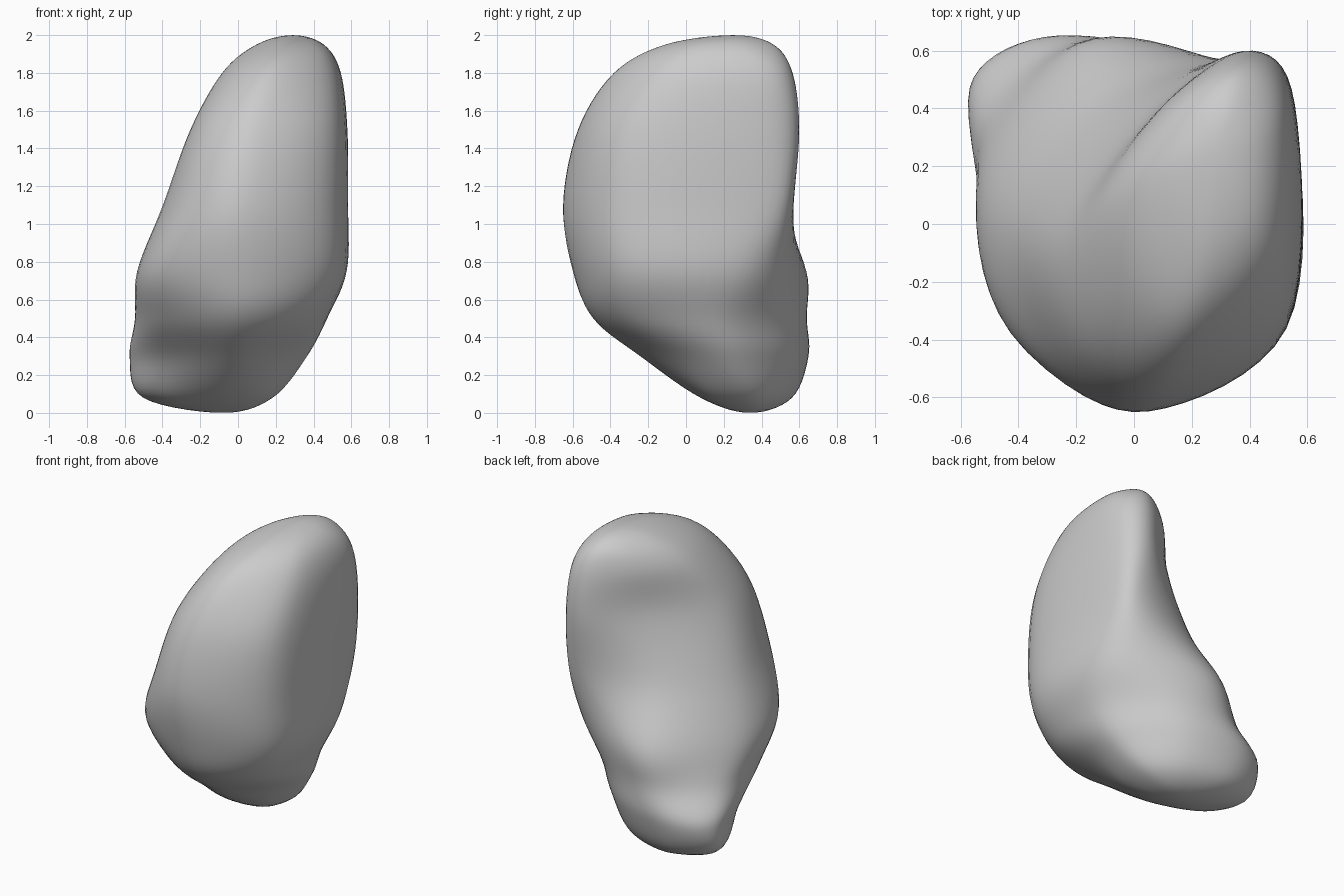
import bpy
import bmesh
from mathutils import Vector

cube = bpy.data.objects.get("Cube")
if cube:
    bpy.data.objects.remove(cube, do_unlink=True)

AROUND = 8   # steps between neighbouring outline points
UP = 7       # steps between neighbouring sections

# Horizontal sections: height, then outline points in this order:
# front right, flat side, back corner, back hollow, outer side, front outer, front
sections = [
    (.08, [(.12, .13), (.18, .34), (.02, .5), (-.27, .56), (-.5, .43), (-.4, .2), (-.1, .08)]),
    (.3, [(.26, -.07), (.36, .26), (.09, .57), (-.32, .645), (-.57, .47), (-.45, .07), (-.05, -.24)]),
    (.5, [(.38, -.3), (.46, .2), (.18, .555), (-.22, .625), (-.53, .33), (-.45, -.17), (-.02, -.49)]),
    (.75, [(.51, -.35), (.55, .27), (.3, .555), (-.17, .61), (-.515, .14), (-.44, -.36), (.02, -.6)]),
    (1.1, [(.53, -.36), (.555, .38), (.38, .57), (-.1, .42), (-.39, -.01), (-.29, -.47), (.05, -.65)]),
    (1.5, [(.53, -.3), (.555, .42), (.38, .6), (.05, .38), (-.24, -.04), (-.17, -.42), (.11, -.57)]),
    (1.8, [(.5, -.13), (.53, .4), (.37, .565), (.11, .41), (-.08, .09), (-.01, -.24), (.19, -.38)]),
    (1.95, [(.42, .02), (.45, .3), (.35, .46), (.21, .4), (.1, .2), (.14, 0), (.26, -.11)]),
]
bottom_tip = Vector((-.08, .34, 0))
top_tip = Vector((.29, .25, 2))


def spline(a, b, c, d, t):
    """Smooth curve from b to c, guided by a and d."""
    m, n = (c - a) / 2, (d - b) / 2
    s = 1 - t
    return (b * (1 + 2 * t) + m * t) * s * s + (c * (3 - 2 * t) - n * s) * t * t


def smooth_ring(z, outline):
    """Closed smooth outline through the given points."""
    pts = [Vector((x, y, z)) for x, y in outline]
    n = len(pts)
    return [spline(pts[i - 1], pts[i], pts[(i + 1) % n], pts[(i + 2) % n], k / AROUND)
            for i in range(n) for k in range(AROUND)]


def opposite(ring):
    """Same ring turned half way, so rails run smoothly over a tip."""
    half = len(ring) // 2
    return ring[half:] + ring[:half]


# Key rings, with tips and rings mirrored past the tips
rings = [smooth_ring(z, outline) for z, outline in sections]
count = len(rings[0])
keys = [opposite(rings[0]), [bottom_tip] * count, *rings,
        [top_tip] * count, opposite(rings[-1])]

# Skin the body between the rings
bm = bmesh.new()
rows = []
for s in range(1, len(keys) - 2):
    for k in range(UP):
        if s == 1 and k == 0:
            continue
        rows.append([bm.verts.new(spline(*(keys[s + j][i] for j in (-1, 0, 1, 2)), k / UP))
                     for i in range(count)])
low, high = bm.verts.new(bottom_tip), bm.verts.new(top_tip)
for i in range(count):
    j = (i + 1) % count
    for lower, upper in zip(rows, rows[1:]):
        bm.faces.new((lower[i], lower[j], upper[j], upper[i]))
    bm.faces.new((low, rows[0][j], rows[0][i]))
    bm.faces.new((high, rows[-1][i], rows[-1][j]))

# Even out the skin a little
bmesh.ops.smooth_vert(bm, verts=bm.verts, factor=.5,
                      use_axis_x=True, use_axis_y=True, use_axis_z=True)
bmesh.ops.recalc_face_normals(bm, faces=bm.faces)

mesh = bpy.data.meshes.new("organ_lobe")
bm.to_mesh(mesh)
bm.free()
lobe = bpy.data.objects.new("organ_lobe", mesh)
bpy.context.collection.objects.link(lobe)

# Plain grey surface
grey = bpy.data.materials.new("light_grey")
grey.use_nodes = True
colour = (.6, .6, .6, 1)
grey.diffuse_color = colour
grey.node_tree.nodes["Principled BSDF"].inputs["Base Color"].default_value = colour
mesh.materials.append(grey)

bpy.context.view_layer.objects.active = lobe
lobe.select_set(True)
bpy.ops.object.shade_smooth()
